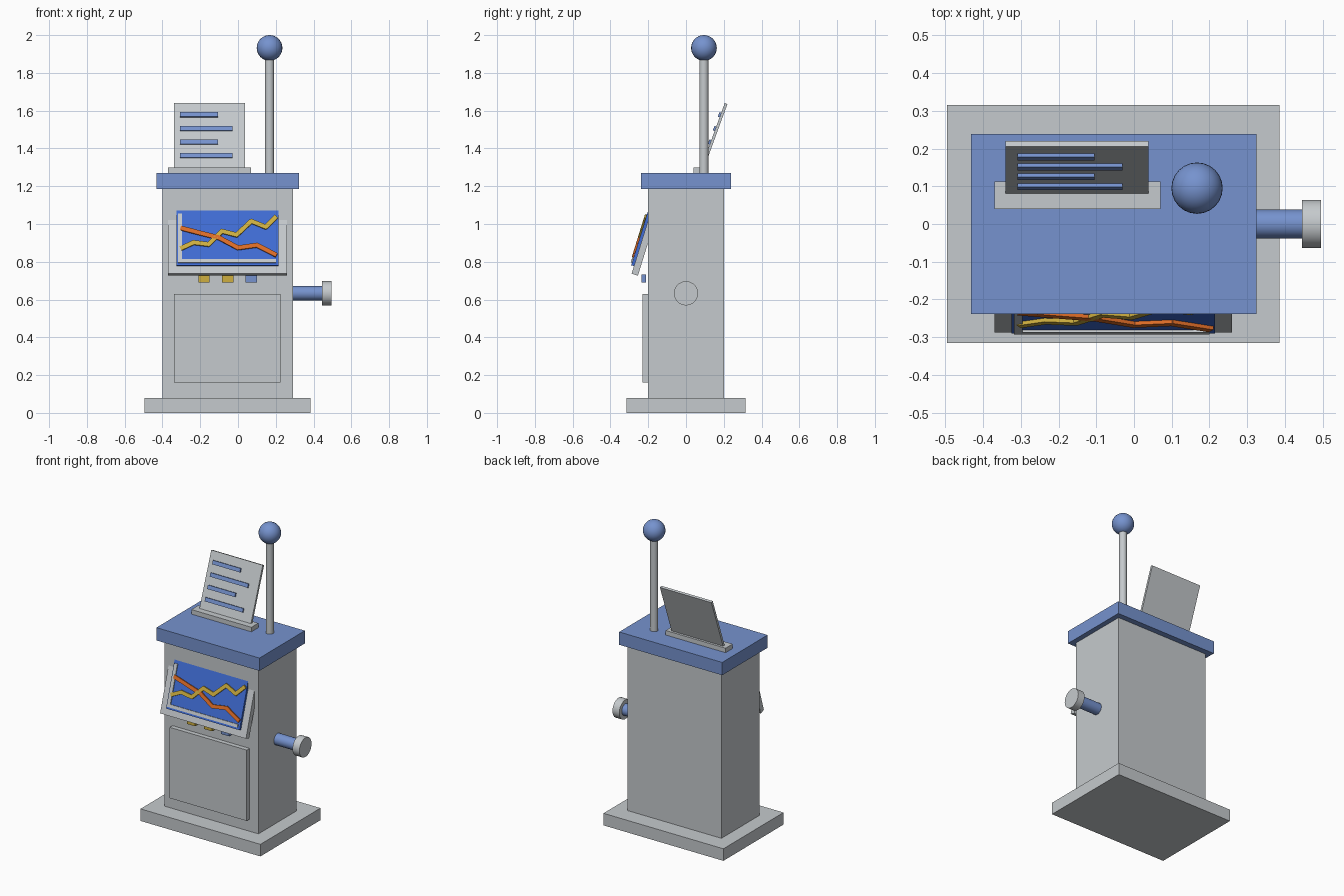
import bpy, bmesh, math
from mathutils import Matrix, Vector

cube = bpy.data.objects.get("Cube")
if cube:
    bpy.data.objects.remove(cube, do_unlink=True)


def material(name, r, g, b):
    m = bpy.data.materials.new(name)
    m.diffuse_color = (r, g, b, 1)
    m.use_nodes = True
    m.node_tree.nodes["Principled BSDF"].inputs["Base Color"].default_value = (r, g, b, 1)
    return m


grey = material("light grey", 0.56, 0.59, 0.61)
blue = material("soft blue", 0.18, 0.29, 0.62)
screen_blue = material("screen blue", 0.05, 0.15, 0.66)
yellow = material("yellow", 0.62, 0.43, 0.05)
orange = material("orange", 0.72, 0.15, 0.02)


def finish(name, bm, mat, smooth=False):
    mesh = bpy.data.meshes.new(name)
    bm.to_mesh(mesh)
    bm.free()
    mesh.materials.append(mat)
    ob = bpy.data.objects.new(name, mesh)
    bpy.context.collection.objects.link(ob)
    if smooth:
        bpy.ops.object.select_all(action='DESELECT')
        ob.select_set(True)
        bpy.context.view_layer.objects.active = ob
        bpy.ops.object.shade_smooth_by_angle(angle=math.radians(40))
    return ob


def add_box(bm, x, y, z, frame=Matrix()):
    """Box between the pairs of limits x, y and z, placed in a frame."""
    centre = Vector([(a + b) / 2 for a, b in (x, y, z)])
    size = [b - a for a, b in (x, y, z)]
    bmesh.ops.create_cube(bm, size=1, matrix=frame @ Matrix.Translation(centre) @ Matrix.Diagonal((*size, 1)))


def box(name, mat, x, y, z, frame=Matrix()):
    bm = bmesh.new()
    add_box(bm, x, y, z, frame)
    return finish(name, bm, mat)


def rod(name, mat, start, end, radius):
    start, end = Vector(start), Vector(end)
    axis = end - start
    bm = bmesh.new()
    place = Matrix.Translation((start + end) / 2) @ axis.to_track_quat('Z', 'Y').to_matrix().to_4x4()
    bmesh.ops.create_cone(bm, cap_ends=True, segments=32, radius1=radius, radius2=radius,
                          depth=axis.length, matrix=place)
    return finish(name, bm, mat, True)


def leaning(y, z, angle):
    """Frame leaning back, with its origin on the lower front edge."""
    return Matrix.Translation((0, y, z)) @ Matrix.Rotation(-angle, 4, 'X')


# Cabinet
box("base", grey, (-0.495, 0.385), (-0.315, 0.315), (0, 0.08))
box("cabinet", grey, (-0.4, 0.29), (-0.2, 0.2), (0.08, 1.19))
box("top_slab", blue, (-0.432, 0.324), (-0.238, 0.238), (1.185, 1.27))
box("front_panel", grey, (-0.34, 0.225), (-0.23, -0.195), (0.16, 0.63))

# Buttons under the display
for i, mat in enumerate((yellow, yellow, blue)):
    x = -0.21 + 0.125 * i
    box(f"button_{i + 1}", mat, (x, x + 0.06), (-0.236, -0.212), (0.69, 0.733))

# Sloping display
display = leaning(-0.288, 0.737, 0.3)
box("display_frame", grey, (-0.37, 0.26), (0, 0.035), (0, 0.36), display)
box("display_screen", screen_blue, (-0.325, 0.214), (-0.015, 0.002), (0.042, 0.346), display)
box("chart_vertical_axis", grey, (-0.318, -0.296), (-0.022, -0.014), (0.057, 0.326), display)
box("chart_horizontal_axis", grey, (-0.318, 0.2), (-0.022, -0.014), (0.055, 0.075), display)


def chart_line(name, mat, points):
    """Chain of thin bars through points given by x and height."""
    bm = bmesh.new()
    spots = [Vector((x, -0.019, (z - 0.741) / math.cos(0.3))) for x, z in points]
    for a, b in zip(spots, spots[1:]):
        d = b - a
        half = d.length / 2 + 0.005
        turn = Matrix.Rotation(-math.atan2(d.z, d.x), 4, 'Y')
        add_box(bm, (-half, half), (-0.006, 0.006), (-0.012, 0.012),
                display @ Matrix.Translation((a + b) / 2) @ turn)
    finish(name, bm, mat)


chart_line("falling_chart_line", orange,
           [(-0.3, 0.976), (-0.2, 0.95), (-0.1, 0.925), (0, 0.872), (0.1, 0.886), (0.2, 0.835)])
chart_line("rising_chart_line", yellow,
           [(-0.3, 0.87), (-0.235, 0.9), (-0.156, 0.89), (-0.085, 0.96),
            (-0.008, 0.94), (0.07, 1.013), (0.147, 0.982), (0.2, 1.035)])

# Printed sheet standing in its slot
box("paper_slot", grey, (-0.37, 0.07), (0.04, 0.113), (1.265, 1.3))
sheet = leaning(0.077, 1.288, math.radians(20))
box("paper", grey, (-0.34, 0.038), (0, 0.015), (0, 0.375), sheet)
for i in range(4):
    z = 0.065 + 0.0765 * i
    right = -0.105 if i % 2 else -0.03
    box(f"text_bar_{i + 1}", blue, (-0.308, right), (-0.01, 0.002), (z, z + 0.025), sheet)

# Signal post with ball
rod("post", grey, (0.167, 0.095, 1.26), (0.167, 0.095, 1.9), 0.024)
bm = bmesh.new()
bmesh.ops.create_uvsphere(bm, u_segments=24, v_segments=16, radius=0.068,
                          matrix=Matrix.Translation((0.167, 0.095, 1.932)))
finish("post_ball", bm, blue, True)

# Side handle
rod("handle_shaft", blue, (0.28, 0, 0.633), (0.45, 0, 0.633), 0.038)
rod("handle_knob", grey, (0.445, 0, 0.633), (0.495, 0, 0.633), 0.064)
